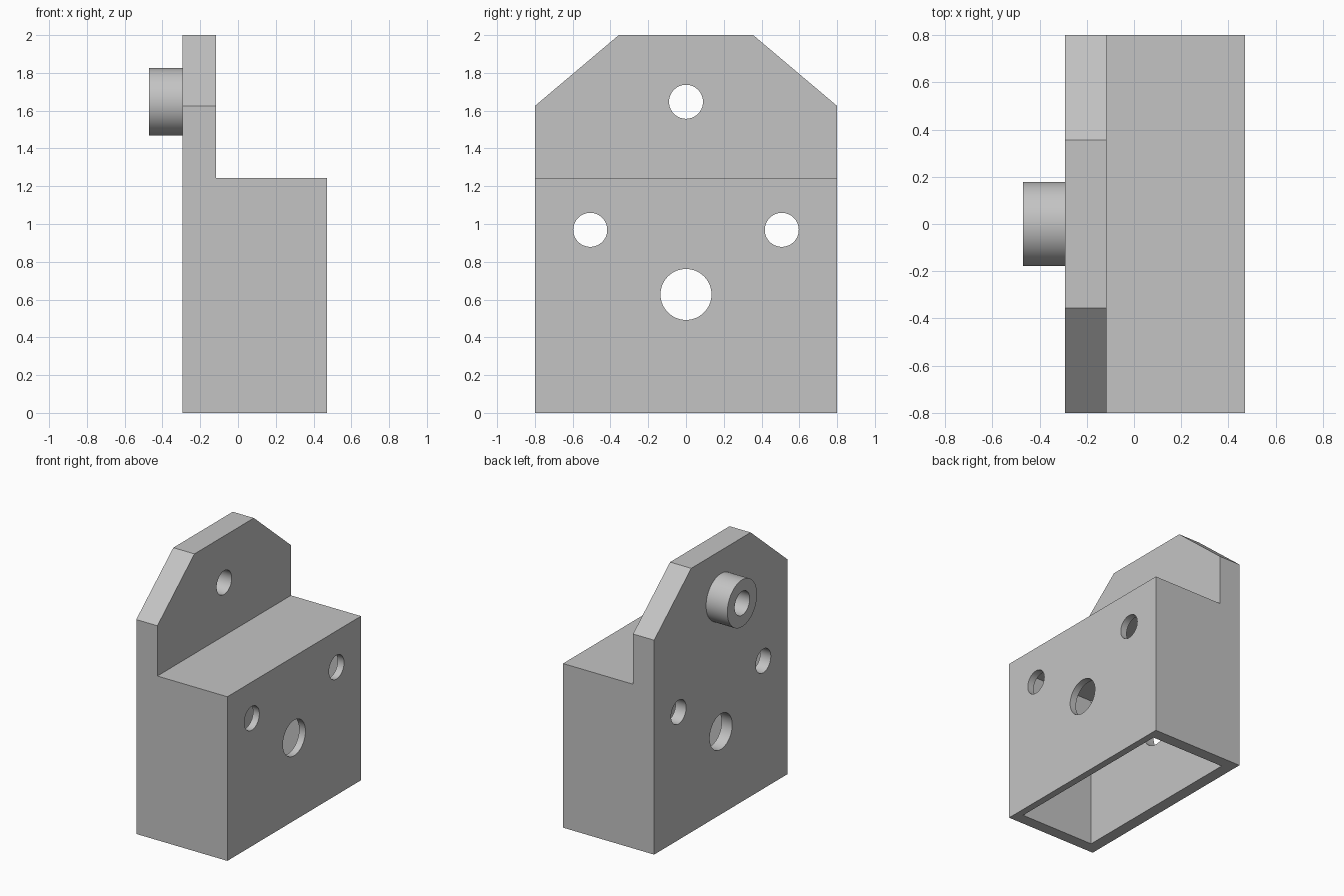
import bpy
import bmesh
from math import pi, radians
from mathutils import Matrix

cube = bpy.data.objects.get("Cube")
if cube:
    bpy.data.objects.remove(cube, do_unlink=True)

grey = bpy.data.materials.new("plain grey")
grey.use_nodes = True
colour = (0.55, 0.55, 0.55, 1)
grey.diffuse_color = colour
grey.node_tree.nodes["Principled BSDF"].inputs["Base Color"].default_value = colour

# Main dimensions
BACK, PLATE, FRONT = -0.293, -0.116, 0.471
HALF, WALL, THIN = 0.8, 0.089, 0.053
STEP, TOP = 1.244, 2.0
BOSS_Z, HOLE_R = 1.647, 0.09


def make_object(name, bm):
    bmesh.ops.recalc_face_normals(bm, faces=bm.faces)
    mesh = bpy.data.meshes.new(name)
    bm.to_mesh(mesh)
    bm.free()
    obj = bpy.data.objects.new(name, mesh)
    bpy.context.collection.objects.link(obj)
    mesh.materials.append(grey)
    return obj


def prism(name, outline, x0, x1):
    """Extrude a (y, z) outline along x."""
    bm = bmesh.new()
    face = bm.faces.new([bm.verts.new((x0, y, z)) for y, z in outline])
    out = bmesh.ops.extrude_face_region(bm, geom=[face])
    moved = [v for v in out["geom"] if isinstance(v, bmesh.types.BMVert)]
    bmesh.ops.translate(bm, verts=moved, vec=(x1 - x0, 0, 0))
    return make_object(name, bm)


def box(name, x0, x1, half, z0, z1):
    return prism(name, [(-half, z0), (half, z0), (half, z1), (-half, z1)], x0, x1)


def rod(name, y, z, radius, x0, x1):
    """Cylinder lying along x."""
    bm = bmesh.new()
    place = Matrix.Translation(((x0 + x1) / 2, y, z)) @ Matrix.Rotation(pi / 2, 4, "Y")
    bmesh.ops.create_cone(bm, cap_ends=True, segments=64, radius1=radius,
                          radius2=radius, depth=x1 - x0, matrix=place)
    return make_object(name, bm)


def combine(target, tool, operation):
    mod = target.modifiers.new(tool.name, "BOOLEAN")
    mod.operation = operation
    mod.solver = "EXACT"
    mod.object = tool
    bpy.ops.object.select_all(action="DESELECT")
    target.select_set(True)
    bpy.context.view_layer.objects.active = target
    bpy.ops.object.modifier_apply(modifier=mod.name)
    bpy.data.objects.remove(tool, do_unlink=True)


# Upright plate with clipped top corners, joined to the block in front of it
plate = [(-HALF, 0), (HALF, 0), (HALF, 1.625), (0.356, TOP), (-0.356, TOP), (-HALF, 1.625)]
housing = prism("bracket_housing", plate, BACK, PLATE)
combine(housing, box("block", PLATE - 0.05, FRONT, HALF, 0, STEP), "UNION")

# Cavity open at the bottom
combine(housing, box("cavity", BACK + WALL, FRONT - THIN, HALF - WALL, -0.1, STEP - WALL),
        "DIFFERENCE")

# Round holes straight through both walls
for y, z, radius in ((0, 0.627, 0.135), (-0.507, 0.969, HOLE_R),
                     (0.507, 0.969, HOLE_R), (0, BOSS_Z, HOLE_R)):
    combine(housing, rod("hole", y, z, radius, -0.7, 0.7), "DIFFERENCE")

# Hollow boss on the back of the plate
boss = rod("mounting_boss", 0, BOSS_Z, 0.178, -0.471, BACK)
combine(boss, rod("bore", 0, BOSS_Z, HOLE_R, -0.7, 0.7), "DIFFERENCE")

# Smooth round walls, sharp edges elsewhere
for obj in (housing, boss):
    bpy.ops.object.select_all(action="DESELECT")
    obj.select_set(True)
    bpy.context.view_layer.objects.active = obj
    bpy.ops.object.shade_smooth_by_angle(angle=radians(30))
